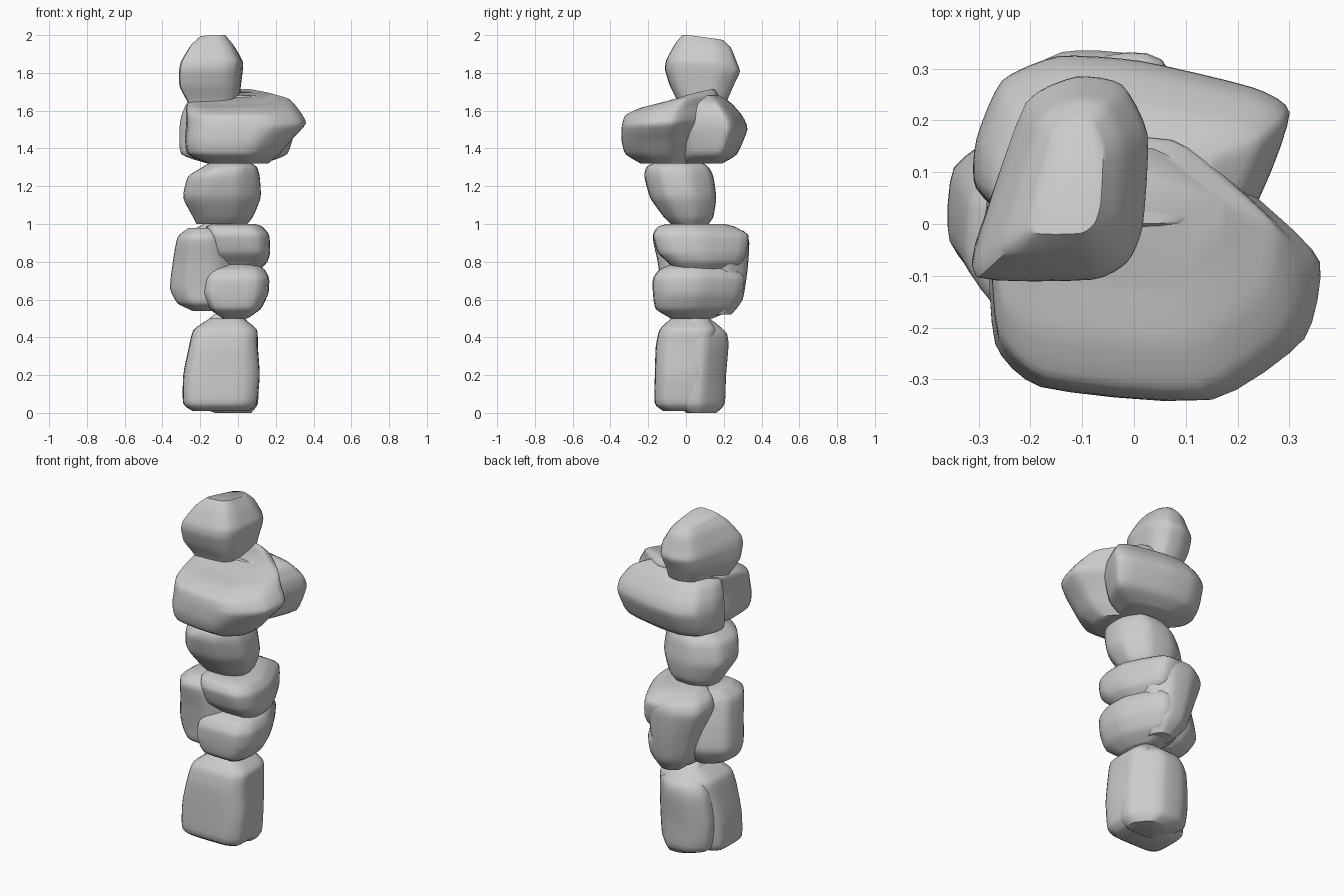
import bpy, bmesh
from mathutils import Vector


def spline(pts, steps, closed):
    """Smooth curve through the points, softened towards straight facets."""
    n, out = len(pts), []
    for i in range(n if closed else n - 1):
        def get(k):
            return Vector(pts[k % n] if closed else pts[max(0, min(n - 1, k))])
        a, b, c, d = get(i - 1), get(i), get(i + 1), get(i + 2)
        for s in range(steps):
            t = s / steps
            m0, m1 = (c - a) * 0.3, (d - b) * 0.3
            out.append(b * (2*t**3 - 3*t**2 + 1) + m0 * (t**3 - 2*t**2 + t)
                       + c * (3*t**2 - 2*t**3) + m1 * (t**3 - t**2))
    if not closed:
        out.append(Vector(pts[-1]))
    return out


def stone(name, outline, rings, tilt=(0, 0)):
    """Loft a plan outline through rings of (z, x min, x max, y min, y max)."""
    plan = spline(outline, 4, True)
    lo = [min(p[k] for p in plan) for k in (0, 1)]
    hi = [max(p[k] for p in plan) for k in (0, 1)]
    unit = [[(p[k] - lo[k]) / (hi[k] - lo[k]) for k in (0, 1)] for p in plan]
    zlo, zhi = rings[0][0], rings[-1][0]
    bm, loops = bmesh.new(), []
    for z, x0, x1, y0, y1 in spline(rings, 4, False):
        # tilt slopes the upper part of the stone only
        f = max(0, (z - zlo) / (zhi - zlo))
        loops.append([bm.verts.new((x0 + (x1 - x0) * u, y0 + (y1 - y0) * v,
                      z + f * f * ((u - .5) * tilt[0] + (v - .5) * tilt[1])))
                      for u, v in unit])
    n = len(unit)
    for a, b in zip(loops, loops[1:]):
        for i in range(n):
            j = (i + 1) % n
            bm.faces.new((a[i], a[j], b[j], b[i]))
    bm.faces.new(loops[0][::-1])
    bm.faces.new(loops[-1])
    bmesh.ops.recalc_face_normals(bm, faces=bm.faces)
    mesh = bpy.data.meshes.new(name)
    bm.to_mesh(mesh)
    bm.free()
    ob = bpy.data.objects.new(name, mesh)
    bpy.context.collection.objects.link(ob)
    bpy.ops.object.select_all(action='DESELECT')
    bpy.context.view_layer.objects.active = ob
    ob.select_set(True)
    bpy.ops.object.shade_smooth_by_angle(angle=0.8)
    return ob


block = [(-.7, -1), (.6, -1), (1, -.6), (1, .6), (.65, 1), (-.65, 1), (-1, .6), (-1, -.65)]
pebble = [(-.5, -1), (.4, -1), (.95, -.5), (1, .3), (.5, .95), (-.3, 1), (-.95, .5), (-1, -.4)]
# block with its back right corner cut away
chipped = [(-.75, -1), (.6, -1), (1, -.65), (1, .05), (.3, 1), (-.5, 1), (-1, .5), (-1, -.65)]

# Base: a tall block split into front and back stones
stone("base_front_stone", block, [
    (.01, -.24, .06, -.12, .06), (.05, -.29, .10, -.165, .12), (.2, -.29, .115, -.165, .13),
    (.35, -.26, .105, -.16, .15), (.44, -.235, .10, -.14, .16), (.50, -.15, .03, -.08, .12)])
stone("base_back_stone", chipped, [
    (0, -.12, .07, 0, .16), (.05, -.24, .105, -.04, .205), (.2, -.26, .11, -.03, .212),
    (.36, -.24, .105, -.02, .225), (.43, -.21, .095, -.01, .21), (.52, -.13, .02, .01, .10)])

# Lower cluster: four stones wedged together
stone("cluster_low_stone", chipped, [
    (.50, -.08, .05, -.08, .14), (.55, -.15, .12, -.16, .25), (.63, -.19, .16, -.175, .30),
    (.71, -.18, .165, -.175, .31), (.76, -.15, .14, -.14, .28), (.79, -.08, .09, -.07, .2)])
stone("cluster_left_stone", pebble, [
    (.54, -.24, -.08, -.06, .10), (.58, -.32, -.02, -.12, .15), (.66, -.36, 0, -.13, .19),
    (.80, -.345, -.02, -.15, .17), (.93, -.32, -.06, -.175, .13), (.98, -.26, -.10, -.12, .10)])
stone("cluster_top_stone", chipped, [
    (.76, -.11, .12, -.06, .26), (.80, -.13, .155, -.10, .30), (.85, -.14, .17, -.15, .32),
    (.94, -.16, .165, -.175, .33), (.985, -.17, .13, -.15, .26), (1.0, -.14, .09, -.10, .2)])
stone("cluster_back_stone", pebble, [
    (.52, -.10, .03, .10, .24), (.60, -.17, .06, .08, .30), (.75, -.22, .08, .03, .325),
    (.90, -.27, .10, .02, .335), (.96, -.25, .09, .02, .31), (1.0, -.18, .05, .02, .2)])

# Rounded middle stone
stone("middle_stone", pebble, [
    (1.0, -.22, .05, -.08, .12), (1.04, -.24, .08, -.12, .145), (1.14, -.29, .12, -.19, .16),
    (1.25, -.265, .115, -.22, .145), (1.30, -.19, .10, -.21, .12), (1.33, -.14, .06, -.16, .08)])

# Wide pair of slabs
front_plan = [(-.27, -.23), (-.17, -.315), (.15, -.34), (.33, -.225), (.36, -.08),
              (.26, .02), (.12, .12), (-.18, .12), (-.28, -.02)]
stone("wide_front_stone", front_plan, [
    (1.32, -.16, .16, -.24, .06), (1.37, -.265, .22, -.32, .10), (1.44, -.28, .28, -.34, .12),
    (1.53, -.275, .36, -.34, .14), (1.60, -.275, .32, -.32, .16), (1.65, -.265, .27, -.23, .17),
    (1.675, -.2, .18, -.12, .15)], tilt=(.02, .08))
back_plan = [(-.31, .06), (-.20, -.03), (.18, -.03), (.25, .06), (.30, .215),
             (.23, .265), (.01, .32), (-.15, .33), (-.26, .28), (-.31, .16)]
stone("wide_back_stone", back_plan, [
    (1.32, -.16, .13, -.02, .19), (1.37, -.30, .26, -.01, .27), (1.50, -.31, .30, -.02, .325),
    (1.57, -.30, .29, -.02, .30), (1.64, -.27, .24, -.02, .24), (1.68, -.2, .15, 0, .18)])

# Leaning cap stone
cap_plan = [(-.31, -.10), (-.08, -.105), (-.01, -.07), (.02, 0), (.03, .18),
            (-.02, .275), (-.11, .29), (-.21, .24), (-.29, .02)]
stone("cap_stone", cap_plan, [
    (1.60, -.24, -.03, -.03, .19), (1.66, -.275, .005, -.05, .22), (1.73, -.31, .015, -.085, .25),
    (1.81, -.312, .025, -.11, .285), (1.86, -.30, .025, -.105, .27), (1.94, -.25, -.02, -.06, .24),
    (1.985, -.20, -.06, -.02, .20)], tilt=(.01, -.03))
